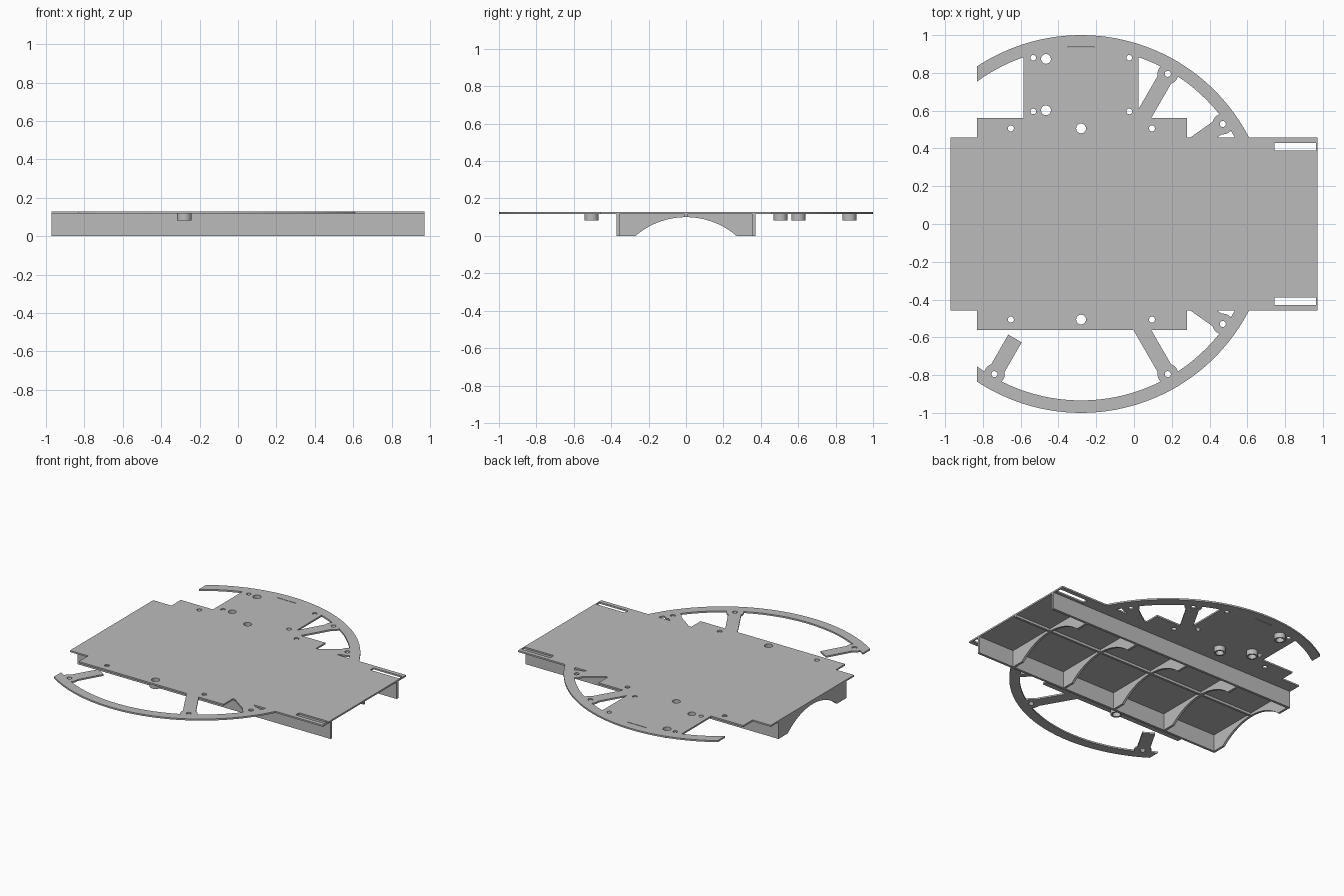
import bpy, bmesh
from math import sin, cos, asin, acos, radians, pi
from mathutils import Vector
from mathutils.geometry import delaunay_2d_cdt

if "Cube" in bpy.data.objects:
    bpy.data.objects.remove(bpy.data.objects["Cube"], do_unlink=True)

grey = bpy.data.materials.new("plain grey")
grey.use_nodes = True
grey.diffuse_color = (0.5, 0.5, 0.5, 1)
bsdf = grey.node_tree.nodes["Principled BSDF"]
bsdf.inputs["Base Color"].default_value = (0.5, 0.5, 0.5, 1)

CX = -0.28                       # centre of the ring
R_OUT, R_IN, R_HOLE = 1.0, 0.934, 0.918
Z0, Z1 = 0.117, 0.128            # underside and top of the plate
HALF = 0.972


def finish(name, bm):
    bmesh.ops.recalc_face_normals(bm, faces=bm.faces)
    mesh = bpy.data.meshes.new(name)
    bm.to_mesh(mesh)
    bm.free()
    mesh.materials.append(grey)
    obj = bpy.data.objects.new(name, mesh)
    bpy.context.collection.objects.link(obj)
    return obj


def extrude(bm, direction):
    ext = bmesh.ops.extrude_face_region(bm, geom=bm.faces[:])
    moved = [g for g in ext["geom"] if isinstance(g, bmesh.types.BMVert)]
    bmesh.ops.translate(bm, verts=moved, vec=direction)


def rect(x0, x1, y0, y1):
    return [(x0, y0), (x1, y0), (x1, y1), (x0, y1)]


def arc(x, y, r, a0, a1, n):
    return [(x + r * cos(a0 + (a1 - a0) * i / n), y + r * sin(a0 + (a1 - a0) * i / n))
            for i in range(n + 1)]


def disc(x, y, r, n=24):
    return arc(x, y, r, 0, 2 * pi, n)[:-1]


def spoke(angle, r0, r1, width):
    c, s, w = cos(angle), sin(angle), width / 2
    return [(CX + r * c - t * s, r * s + t * c)
            for r, t in ((r0, -w), (r1, -w), (r1, w), (r0, w))]


def sheet(name, solids, holes, z0, z1):
    """Flat sheet: union of the solid outlines minus the hole outlines."""
    points, loops = [], []
    for outline in solids + holes:
        start = len(points)
        points += [Vector(p) for p in outline]
        loops.append(list(range(start, len(points))))
    verts, _, faces, _, _, sources = delaunay_2d_cdt(points, [], loops, 1, 1e-5)
    bm = bmesh.new()
    bv = [bm.verts.new((v.x, v.y, z0)) for v in verts]
    for face, src in zip(faces, sources):
        if src and max(src) < len(solids):
            bm.faces.new([bv[i] for i in face])
    loose = [v for v in bm.verts if not v.link_faces]
    bmesh.ops.delete(bm, geom=loose, context="VERTS")
    extrude(bm, (0, 0, z1 - z0))
    return finish(name, bm)


# Deck: main plate, shoulders, rear tab and open ring
a_out, a_in = acos(-0.55 / R_OUT), acos(-0.55 / R_IN)
ring = arc(CX, 0, R_OUT, -a_out, a_out, 96) + arc(CX, 0, R_IN, a_in, -a_in, 96)
solids = [rect(-HALF, HALF, -0.457, 0.457), rect(-0.832, 0.28, -0.56, 0.56),
          rect(-0.585, 0.025, 0.5, 0.935), ring]
holes = [rect(-0.352, -0.208, 0.934, 0.938)]

# Spokes with rounded screw pads
for degrees, r0 in ((60, 0.55), (-60, 0.55), (35.2, 0.6), (-35.2, 0.6), (240, 0.7)):
    a = radians(degrees)
    x, y = CX + R_HOLE * cos(a), R_HOLE * sin(a)
    solids += [spoke(a, r0, 0.95, 0.082), disc(x, y, 0.055)]
    holes.append(disc(x, y, 0.016))

# Slots and holes on both sides
for side in (-1, 1):
    y0, y1 = sorted((side * 0.39, side * 0.428))
    holes.append(rect(0.743, 0.963, y0, y1))
    holes += [disc(x, side * 0.506, 0.016) for x in (-0.652, 0.095)]
holes += [disc(x, y, 0.015) for x in (-0.533, -0.025) for y in (0.596, 0.88)]

# Hollow posts under the larger holes
posts = [(CX, 0.506), (CX, -0.506), (-0.466, 0.602), (-0.466, 0.874)]
holes += [disc(x, y, 0.026) for x, y in posts]
sheet("deck_plate", solids, holes, Z0, Z1)
for i, (x, y) in enumerate(posts):
    post = sheet(f"hollow_post_{i + 1}", [disc(x, y, 0.037)], [disc(x, y, 0.026)], 0.081, Z0)

# Long side rails and the shallow centre rib
for name, y0, y1, z in (("left_rail", 0.355, 0.372, 0), ("right_rail", -0.372, -0.355, 0),
                        ("centre_rib", -0.008, 0.008, 0.1)):
    sheet(name, [rect(-HALF, HALF, y0, y1)], [], z, Z0)

# Arched cross ribs, open at one end
R_ARCH = 0.4145
half = asin(0.27 / R_ARCH)
arch = arc(0, 0.1 - R_ARCH, R_ARCH, pi / 2 + half, pi / 2 - half, 32)
profile = [(-0.356, Z0), (-0.356, 0)] + arch + [(0.356, 0), (0.356, Z0)]
for i in range(5):
    x = -HALF + 0.413 * i
    bm = bmesh.new()
    bm.faces.new([bm.verts.new((x, y, z)) for y, z in profile])
    extrude(bm, (0.016, 0, 0))
    finish(f"arched_rib_{i + 1}", bm)
